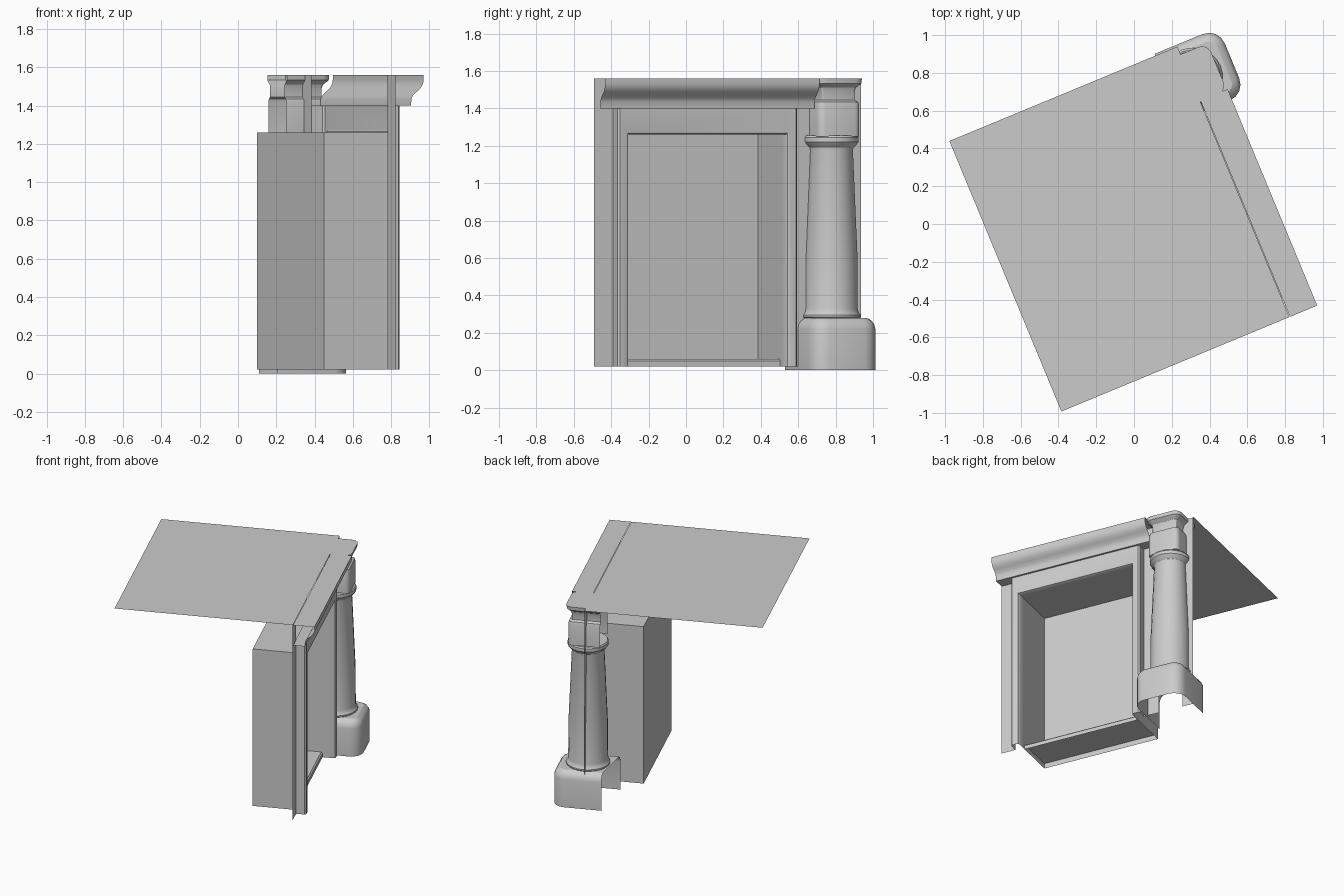
import bpy, bmesh, math

if "Cube" in bpy.data.objects:
    bpy.data.objects.remove(bpy.data.objects["Cube"])

ANGLE = math.radians(22.5)   # whole piece is turned; local x = outward, local y = along the wall


def skin(name, loops, closed=False, cap_first=False, cap_last=False, smooth=30):
    """Join a list of equally long point loops with quads, optionally capping the ends."""
    bm = bmesh.new()
    rows = [[bm.verts.new(p) for p in loop] for loop in loops]
    n = len(rows[0])
    for r0, r1 in zip(rows, rows[1:]):
        for i in range(n if closed else n - 1):
            j = (i + 1) % n
            bm.faces.new((r0[i], r0[j], r1[j], r1[i]))
    if cap_first:
        bm.faces.new(rows[0][::-1])
    if cap_last:
        bm.faces.new(rows[-1])
    bmesh.ops.recalc_face_normals(bm, faces=bm.faces)
    me = bpy.data.meshes.new(name)
    bm.to_mesh(me)
    bm.free()
    ob = bpy.data.objects.new(name, me)
    bpy.context.collection.objects.link(ob)
    ob.rotation_euler.z = ANGLE
    bpy.ops.object.select_all(action='DESELECT')
    ob.select_set(True)
    bpy.context.view_layer.objects.active = ob
    bpy.ops.object.shade_smooth_by_angle(angle=math.radians(smooth))
    return ob


def u_outline(back_near, back_far, front, b0, b1, r, off, z, steps=4):
    """Open-backed U outline with rounded front corners, grown by off."""
    pts = [(back_near, b1 + off, z)]
    for cy, start in ((b1 - r, 90), (b0 + r, 0)):
        for k in range(steps + 1):
            t = math.radians(start - 90 * k / steps)
            pts.append((front - r + (r + off) * math.cos(t), cy + (r + off) * math.sin(t), z))
    pts.append((back_far, b0 - off, z))
    return pts


# flat top sheet behind the mantel
skin("top_sheet", [[(-.735, -.77, 1.56), (-.735, .78, 1.56)],
                   [(.572, -.77, 1.56), (.572, .78, 1.56)]])

# upright wall strips beside the surround and the column
for label, y0, y1 in (("left", -.77, -.66), ("middle", .378, .50), ("right", .69, .775)):
    skin("wall_strip_" + label, [[(.572, y0, .02), (.572, y1, .02)],
                                 [(.572, y0, 1.56), (.572, y1, 1.56)]])

# mantel cornice: profile swept along the wall
cornice = [(.575, 1.40), (.66, 1.40), (.662, 1.435), (.672, 1.455), (.695, 1.475),
           (.715, 1.492), (.728, 1.515), (.731, 1.535), (.731, 1.56), (.575, 1.56)]
skin("cornice", [[(x, y, z) for x, z in cornice] for y in (-.77, .47)])

# surround: stepped frame around the opening
frame = [(-.597, .317, 1.26, .572), (-.597, .317, 1.26, .63), (-.602, .322, 1.265, .64),
         (-.612, .332, 1.275, .645), (-.65, .368, 1.40, .645),
         (-.66, .378, 1.40, .635), (-.66, .378, 1.40, .572)]
skin("surround", [[(a, l, .02), (a, l, t), (a, r, t), (a, r, .02)] for l, r, t, a in frame])

# firebox: three walls with ceiling, raised floor and front lip
plan = [(.572, -.597), (.24, -.597), (.24, .317), (.572, .317)]
skin("firebox_walls", [[(x, y, z) for x, y in plan] for z in (.02, 1.26)], cap_last=True)
floor = [(.24, .06), (.54, .06), (.55, .05), (.55, .02)]
skin("firebox_floor", [[(x, y, z) for x, z in floor] for y in (-.597, .317)])

# column base: open-backed block with rounded shoulders
base = [(0, 0), (.22, 0), (.245, -.006), (.265, -.02), (.28, -.045)]
skin("column_base", [u_outline(.445, .39, .81, .41, .79, .09, off, z) for z, off in base],
     cap_last=True)

# column shaft with foot ring and flared capital
CX, CY, SIDES = .585, .598, 24
shaft = [(.150, .278), (.158, .285), (.158, .295), (.148, .308), (.143, .33), (.141, .62),
         (.117, 1.175), (.120, 1.19), (.140, 1.21), (.147, 1.22), (.147, 1.245), (.140, 1.255)]
skin("column_shaft", [[(CX + r * math.cos(2 * math.pi * i / SIDES),
                        CY + r * math.sin(2 * math.pi * i / SIDES), z)
                       for i in range(SIDES)] for r, z in shaft],
     closed=True, cap_last=True)

# capital block, neck and top slab
capital = [(1.25, 0), (1.415, 0), (1.435, -.006), (1.445, -.025), (1.49, -.025), (1.51, -.018),
           (1.525, .002), (1.533, .012), (1.56, .015)]
skin("column_capital", [u_outline(.47, .47, .71, .478, .72, .035, off, z, 3) for z, off in capital],
     cap_last=True)
